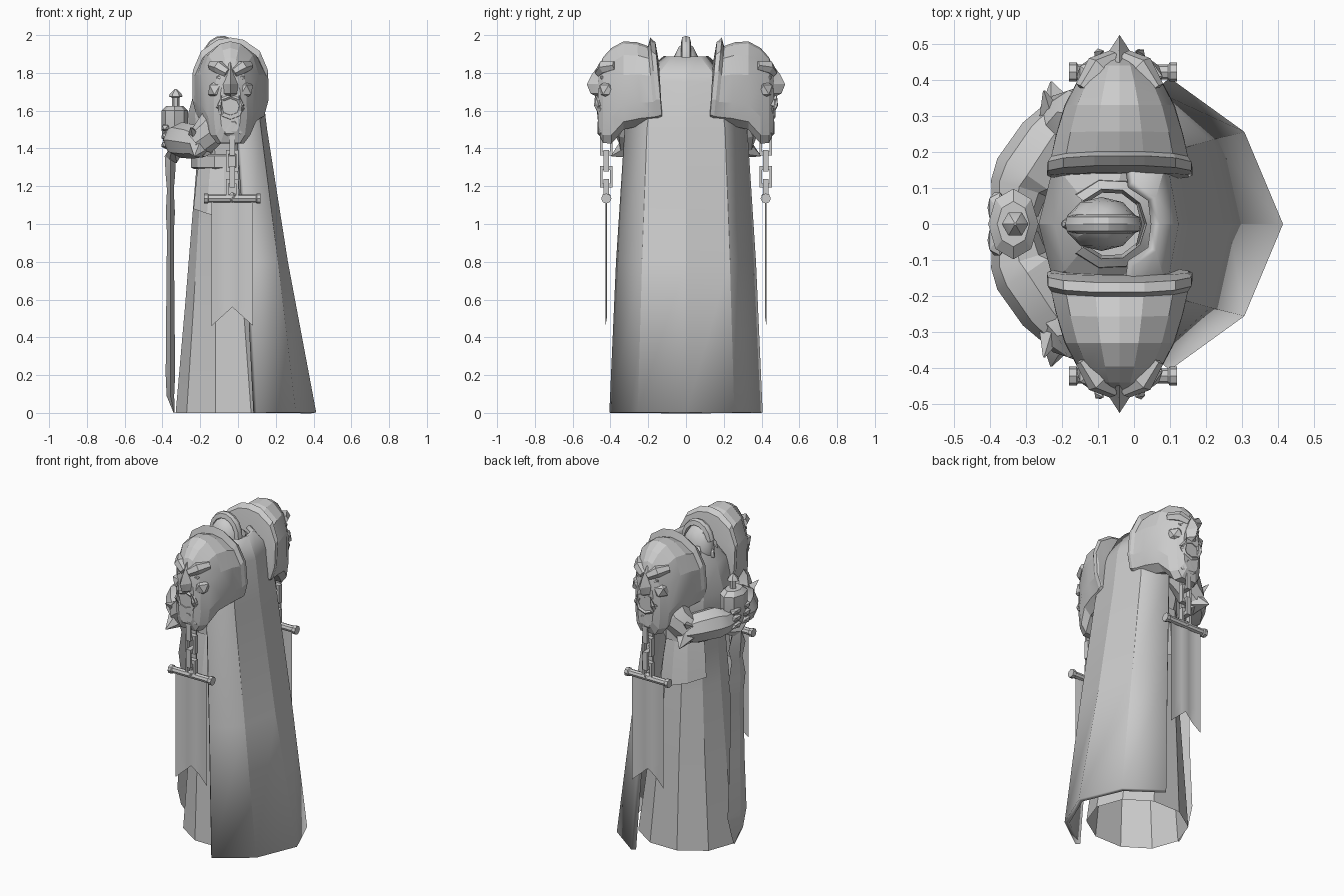
import bpy, bmesh, math
from mathutils import Vector, Matrix

old = bpy.data.objects.get("Cube")
if old:
    bpy.data.objects.remove(old)

stone = bpy.data.materials.new("grey stone")
stone.use_nodes = True
GREY = (0.6, 0.6, 0.6, 1)
stone.diffuse_color = GREY
stone.node_tree.nodes["Principled BSDF"].inputs["Base Color"].default_value = GREY


def finish(name, bm, angle=25):
    bmesh.ops.recalc_face_normals(bm, faces=bm.faces)
    me = bpy.data.meshes.new(name)
    bm.to_mesh(me)
    bm.free()
    ob = bpy.data.objects.new(name, me)
    bpy.context.collection.objects.link(ob)
    me.materials.append(stone)
    bpy.ops.object.select_all(action="DESELECT")
    ob.select_set(True)
    bpy.context.view_layer.objects.active = ob
    bpy.ops.object.shade_smooth_by_angle(angle=math.radians(angle))
    return ob


def loft(name, rings, closed=True, caps=True, angle=25):
    bm = bmesh.new()
    rows = [[bm.verts.new(p) for p in r] for r in rings]
    n = len(rows[0])
    for a, b in zip(rows, rows[1:]):
        for i in range(n if closed else n - 1):
            j = (i + 1) % n
            bm.faces.new((a[i], a[j], b[j], b[i]))
    if caps:
        bm.faces.new(rows[0])
        bm.faces.new(rows[-1])
    return finish(name, bm, angle)


def oval(cx, cy, z, rx, ry, n=10):
    return [(cx + rx * math.cos(math.tau * i / n), cy + ry * math.sin(math.tau * i / n), z)
            for i in range(n)]


def tube(name, path, radii, n=8):
    pts = [Vector(p) for p in path]
    rings = []
    for k, p in enumerate(pts):
        d = pts[min(k + 1, len(pts) - 1)] - pts[max(k - 1, 0)]
        q = d.to_track_quat("Z", "Y")
        rings.append([p + q @ Vector(v) for v in oval(0, 0, 0, radii[k], radii[k], n)])
    return loft(name, rings)


def ball(name, loc, size, sub=1):
    bm = bmesh.new()
    bmesh.ops.create_icosphere(bm, subdivisions=sub, radius=1,
                               matrix=Matrix.LocRotScale(Vector(loc), None, Vector(size)))
    return finish(name, bm)


def link(name, loc, along_x):
    # chunky square chain link
    rings = []
    for i in range(5):
        a = math.tau * (i + .5) / 4
        ring = []
        for r, w in ((0.85, -.015), (1.4, -.015), (1.4, .015), (0.85, .015)):
            u, z = 0.034 * r * math.cos(a), 0.058 * r * math.sin(a)
            x, y = (u, w) if along_x else (w, u)
            ring.append((loc[0] + x, loc[1] + y, loc[2] + z))
        rings.append(ring)
    loft(name, rings, caps=False)


# robe and chest, open at the hem: height, centre, half depth, half width
BODY = [(0, -.025, .305, .275), (.57, -.045, .235, .25), (1.0, -.06, .185, .225),
        (1.3, -.07, .15, .2), (1.42, -.07, .18, .23), (1.58, -.07, .195, .25),
        (1.74, -.07, .15, .22), (1.83, -.07, .09, .12)]
loft("robe", [oval(cx, 0, z, rx, ry) for z, cx, rx, ry in BODY], caps=False)

# hip plates and belt over the robe
for s in (1, -1):
    plate = [[(-.06 + r * math.cos(a), s * (r + .05) * math.sin(a), z + .05 * (a - 1.2))
              for a in (1.2, 1.65, 2.1, 2.6)] for z, r in ((1.32, .16), (1.18, .185), (1.01, .205))]
    loft("hip_plate", plate, closed=False, caps=False)
loft("belt", [oval(-.07, 0, z, .16 + e, .21 + e) for z, e in
              ((1.29, 0), (1.3, .02), (1.36, .02), (1.37, 0))])

# cape: centre-to-edge columns for each height
CAPE = [(0, (.40, 0), (.295, .248), (.09, .395)),
        (.8, (.25, 0), (.20, .225), (.05, .36)),
        (1.5, (.14, 0), (.11, .20), (0, .315)),
        (1.75, (.11, 0), (.08, .17), (-.03, .27)),
        (1.88, (.06, 0), (.05, .07), (-.01, .11))]
rows = []
for z, c, m, e in CAPE:
    half = [m, e]
    rows.append([(x, -y, z) for x, y in reversed(half)] + [(*c, z)] + [(x, y, z) for x, y in half])
cape = loft("cape", rows, closed=False, caps=False, angle=14)
thick = cape.modifiers.new("thickness", "SOLIDIFY")
thick.thickness = 0.028
thick.offset = 0

# head, face and helmet crest
ball("head", (-.09, 0, 1.82), (.1, .075, .14), 2)
ball("nose", (-.185, 0, 1.8), (.02, .016, .035))
ball("jaw", (-.15, 0, 1.75), (.045, .045, .05))
crest = []
for i in range(9):
    a = math.radians(-5 + 175 * i / 8)
    crest.append([(-.085 + r * .108 * math.cos(a), y, 1.86 + r * .137 * math.sin(a))
                  for r, y in ((.75, -.026), (.95, -.02), (1, 0), (.95, .02), (.75, .026))])
loft("helmet_crest", crest)

# raised collar, open at the front
collar = []
for i in range(9):
    a = math.radians(-140 + 280 * i / 8)
    collar.append([(-.065 + r * math.cos(a), r * math.sin(a), z)
                   for r, z in ((.09, 1.78), (.13, 1.77), (.125, 1.84), (.10, 1.86))])
loft("collar", collar)

# beast-head shoulder: depth, half width, bottom, top, lean
SHOULDER = [(.125, .195, 1.55, 1.84, .06), (.125, .205, 1.54, 1.95, .09), (.145, .205, 1.53, 1.975, .10),
            (.165, .195, 1.53, 1.93, .09), (.24, .18, 1.52, 1.95, .04), (.33, .155, 1.50, 1.955, 0),
            (.395, .12, 1.425, 1.92, 0), (.44, .088, 1.43, 1.87, 0), (.465, .055, 1.49, 1.80, 0)]
FX = -.04
for s in (1, -1):
    rings = []
    for y, w, lo, hi, lean in SHOULDER:
        ring = []
        for i in range(12):
            a = math.tau * (i + .5) / 12
            c = math.cos(a)
            h = math.sin(a) / math.sin(math.tau * 2.5 / 12)
            # fuller, squarer jaw than crown
            px, pz = (.8, 1) if i < 6 else (.4, .65)
            x = math.copysign(abs(c) ** px, c)
            z = (lo + hi) / 2 + (hi - lo) / 2 * math.copysign(abs(h) ** pz, h)
            ring.append((FX + w * x, s * (y + lean * (z - lo)), z))
        # centre ridge along the crown
        ring.insert(3, (FX, ring[2][1], hi + .012))
        rings.append(ring)
    loft("beast_shoulder", rings, angle=14)

    # muzzle, nose and brows
    loft("beast_nose", [[(FX + w * u, s * (y + d * (1 - abs(u))), z) for u in (-1, -.5, 0, .5, 1)]
                        for z, w, y, d in ((1.87, .03, .42, .02), (1.79, .03, .44, .06),
                                           (1.74, .055, .44, .085), (1.69, .055, .44, .065),
                                           (1.67, .04, .44, .02))])
    for t in (1, -1):
        tube("beast_brow", [(FX + t * .015, s * .46, 1.80), (FX + t * .06, s * .435, 1.83),
                            (FX + t * .1, s * .375, 1.84)], [.025, .036, .025], 6)
        ball("beast_eye", (FX + t * .055, s * .442, 1.775), (.025, .015, .014))
        ball("beast_cheek", (FX + t * .07, s * .41, 1.71), (.055, .055, .055))
        tube("beast_tusk", [(FX + t * .05, s * .45, 1.59), (FX + t * .058, s * .475, 1.63),
                            (FX + t * .045, s * .48, 1.68)], [.016, .013, .002], 5)
    # mouth ring and chin
    mouth = [(FX + .06 * math.cos(math.tau * i / 8), s * .455, 1.62 + .055 * math.sin(math.tau * i / 8))
             for i in range(9)]
    tube("beast_lips", mouth, [.018] * 9, 5)
    ball("beast_chin", (FX, s * .43, 1.51), (.085, .045, .07))

    # chain and hanging banner
    BY = s * .422
    for k, z in enumerate((1.42, 1.335, 1.25, 1.18)):
        link("chain_link", (-.03, BY, z), k % 2 == 1)
    ball("banner_ring", (-.03, BY, 1.14), (.03, .025, .03))
    tube("banner_rod", [(x, BY, 1.135) for x in (-.18, -.16, -.155, .095, .1, .12)],
         [.027, .027, .021, .021, .027, .027])
    cloth = []
    for u in range(9):
        x = -.14 + .22 * u / 8
        tail = .46 + .1 * (1 - abs(u - 4) / 4)
        cloth.append([(x, BY + s * .004 * math.cos(u * math.pi / 2), 1.13 + (tail - 1.13) * v / 6)
                      for v in range(7)])
    loft("banner_cloth", cloth, closed=False, caps=False)

    # arm, gauntlet and elbow spike
    tube("upper_arm", [(-.07, s * .26, 1.62), (-.14, s * .3, 1.5), (-.2, s * .28, 1.43)],
         [.09, .09, .08])
    tube("gauntlet", [(-.17, s * .315, 1.42), (-.235, s * .23, 1.435), (-.3, s * .13, 1.445),
                      (-.32, s * .10, 1.445), (-.33, s * .03, 1.45)], [.065, .09, .095, .08, .065])
    tube("elbow_spike", [(-.21, s * .25, 1.42), (-.21, s * .32, 1.40), (-.23, s * .395, 1.36)],
         [.075, .055, .003], 5)
    tube("elbow_fin", [(-.22, s * .27, 1.45), (-.25, s * .37, 1.51)], [.05, .003], 4)
    # finger ridges
    for k in range(3):
        ball("finger", (-.38, s * .045, 1.42 + .045 * k), (.03, .05, .024))

# hands, hilt and pommel
loft("hands", [oval(-.335, 0, z, r, r * 1.4, 8) for z, r in
               ((1.42, .058), (1.5, .07), (1.6, .07), (1.625, .045))])
loft("sword_hilt", [oval(-.33, 0, z, r, r, 6) for z, r in
                    ((1.6, .02), (1.67, .02), (1.675, .037), (1.69, .03), (1.715, .004))])
tube("sword_guard", [(-.345, y, 1.36 + abs(y) * .3) for y in (-.13, -.06, 0, .06, .13)],
     [.012, .03, .042, .03, .012], 6)

# notched blade, point down
BLADE = [(1.36, .03, .04), (1.26, .025, .085), (1.18, .018, .055), (1.06, .024, .085),
         (.95, .018, .065), (.55, .022, .075), (.2, .025, .095), (.09, .02, .06), (0, .003, .004)]
loft("sword_blade", [oval(-.358 + .02 * (z < .05), 0, z, rx, ry, 4) for z, rx, ry in BLADE])
